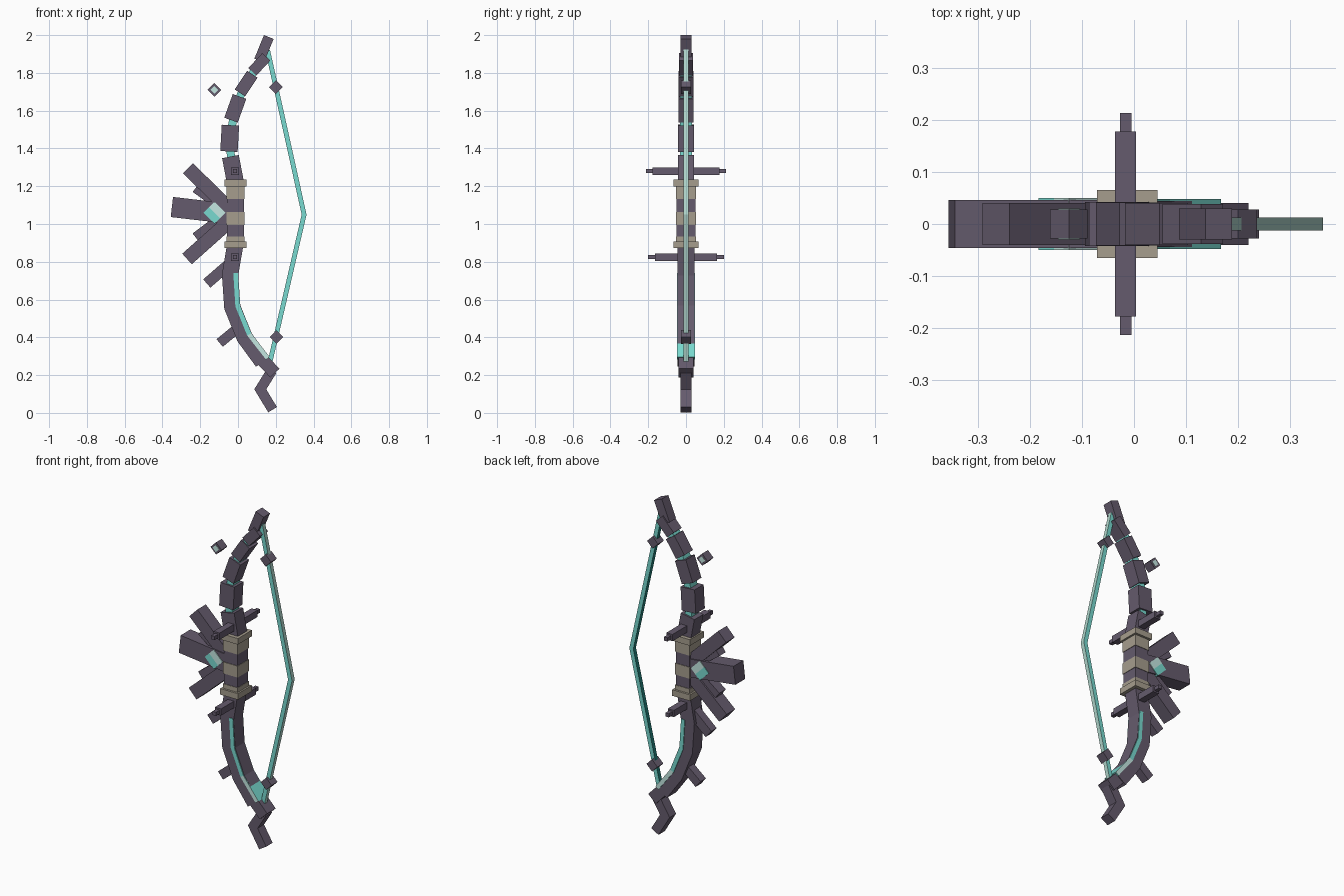
import bpy, bmesh, math
from mathutils import Vector

cube = bpy.data.objects.get("Cube")
if cube:
    bpy.data.objects.remove(cube, do_unlink=True)


def material(name, rgb):
    m = bpy.data.materials.new(name)
    m.use_nodes = True
    m.diffuse_color = (*rgb, 1)
    m.node_tree.nodes["Principled BSDF"].inputs["Base Color"].default_value = (*rgb, 1)
    return m


PURPLE = material("dusky purple", (0.13, 0.105, 0.153))
TAN = material("weathered tan", (0.38, 0.34, 0.27))
TEAL = material("bright teal", (0.19, 0.7, 0.63))
PALE = material("pale teal", (0.44, 0.68, 0.61))
FROST = material("frosted teal", (0.58, 0.84, 0.79))
DARK = material("deep teal", (0.015, 0.22, 0.2))


def finish(name, bm, mats):
    bmesh.ops.recalc_face_normals(bm, faces=bm.faces[:])
    me = bpy.data.meshes.new(name)
    bm.to_mesh(me)
    bm.free()
    for m in mats:
        me.materials.append(m)
    ob = bpy.data.objects.new(name, me)
    bpy.context.collection.objects.link(ob)
    return ob


def beam(name, path, width, depth, *mats):
    """Rectangular bar with mitred corners along a path in the x-z plane."""
    pts = [Vector(p) for p in path]
    dirs = [(b - a).normalized() for a, b in zip(pts, pts[1:])]
    bm = bmesh.new()
    rings = []
    for i, p in enumerate(pts):
        d0, d1 = dirs[max(i - 1, 0)], dirs[min(i, len(dirs) - 1)]
        t = (d0 + d1).normalized()
        side = Vector((-t.y, t.x)) * (width / 2 / t.dot(d0))
        rings.append([bm.verts.new((p.x + s * side.x, y * depth / 2, p.y + s * side.y))
                      for s, y in ((-1, -1), (1, -1), (1, 1), (-1, 1))])
    for a, b in zip(rings, rings[1:]):
        for k in range(4):
            n = (k + 1) % 4
            bm.faces.new((a[k], a[n], b[n], b[k]))
    bm.faces.new(rings[0])
    bm.faces.new(rings[-1])
    return finish(name, bm, mats or [PURPLE])


def box(name, center, size, mat=PURPLE):
    bm = bmesh.new()
    bmesh.ops.create_cube(bm, size=1)
    for v in bm.verts:
        v.co = Vector(center) + Vector([c * s for c, s in zip(v.co, size)])
    return finish(name, bm, [mat])


def diamond(name, x, z, half, depth, *mats):
    q = half / 2
    return beam(name, [(x - q, z - q), (x, z), (x + q, z + q)], half * math.sqrt(2), depth, *mats)


# Segmented upper limb with a glowing core between the blocks
segments = [
    ((-.040, 1.357), (-.010, 1.20), .09, .085),
    ((-.040, 1.523), (-.048, 1.384), .092, .085),
    ((.008, 1.675), (-.037, 1.55), .076, .082),
    ((.076, 1.793), (.010, 1.694), .066, .08),
    ((.150, 1.885), (.076, 1.806), .058, .076),
    ((.163, 1.99), (.112, 1.865), .055, .06),
]
for i, (a, b, w, d) in enumerate(segments):
    beam(f"upper_limb_block_{i + 1}", [a, b], w, d)
beam("upper_limb_core", [(-.035, 1.33), (-.045, 1.45), (-.015, 1.61), (.04, 1.745), (.105, 1.835)],
     .042, .064, TEAL)

# Curved lower limb with glowing side inlay and hooked tip
beam("lower_limb", [(-.013, .90), (-.042, .73), (-.03, .56), (.035, .40), (.13, .27)], .086, .088)
inlay = beam("lower_limb_inlay", [(-.013, .74), (-.002, .566), (.059, .416), (.158, .289)],
             .024, .096, TEAL, FROST)
for f in inlay.data.polygons:
    f.material_index = int(abs(f.normal.y) > .5 and f.center.z < .4)
beam("lower_limb_end", [(.12, .29), (.195, .211)], .067, .08)
beam("lower_hook", [(.18, .225), (.118, .125), (.183, .017)], .054, .06)

# Wrapped grip and cuffs
box("grip", (-.013, 0, 1.055), (.09, .1, .36))
for i, (z, h) in enumerate(((1.165, .065), (1.03, .068), (.92, .03))):
    box(f"grip_wrap_{i + 1}", (-.013, 0, z), (.096, .106, h), TAN)
for name, z in (("upper", 1.217), ("lower", .89)):
    box(f"{name}_grip_cuff", (-.013, 0, z), (.116, .13, .036), TAN)

# Crossbars above and below the grip
for name, z, reach in (("upper", 1.28, .178), ("lower", .825, .165)):
    box(f"{name}_crossbar", (-.016, 0, z), (.04, 2 * reach, .04))
    box(f"{name}_crossbar_tip", (-.016, 0, z), (.022, 2 * reach + .07, .022))

# Fan of fins and spikes on the outer side
fins = [
    ("upper_fin", (-.265, 1.295), (-.045, 1.08), .075, .08),
    ("upper_inner_fin", (-.225, 1.19), (-.08, 1.085), .05, .06),
    ("middle_fin", (-.35, 1.09), (-.05, 1.055), .107, .092),
    ("lower_inner_fin", (-.225, .93), (-.08, 1.04), .05, .06),
    ("lower_fin", (-.27, .815), (-.045, 1.015), .075, .08),
    ("upper_spike", (-.165, .685), (-.05, .785), .058, .05),
    ("lower_spike", (-.097, .37), (.0, .45), .052, .05),
]
for name, a, b, w, d in fins:
    beam(name, [a, b], w, d)

# Gem over the middle fin, paler on its upper inner half
gem = diamond("gem", -.125, 1.06, .058, .1, TEAL, FROST)
for f in gem.data.polygons:
    f.material_index = int((f.center.x + .125) + (f.center.z - 1.06) > .01)

# Floating charm beside the upper limb
diamond("floating_charm", -.125, 1.71, .036, .055)
diamond("charm_inset", -.125, 1.71, .021, .059, FROST)

# Bowstring and its knots
string = beam("bowstring", [(.157, 1.92), (.35, 1.05), (.165, .25)], .025, .025, TEAL, PALE, DARK)
for f in string.data.polygons:
    f.material_index = 1 if f.normal.x > .5 else 2 if f.normal.x < -.5 else 0
diamond("upper_string_knot", .2, 1.725, .036, .055)
diamond("lower_string_knot", .204, .402, .036, .055)
